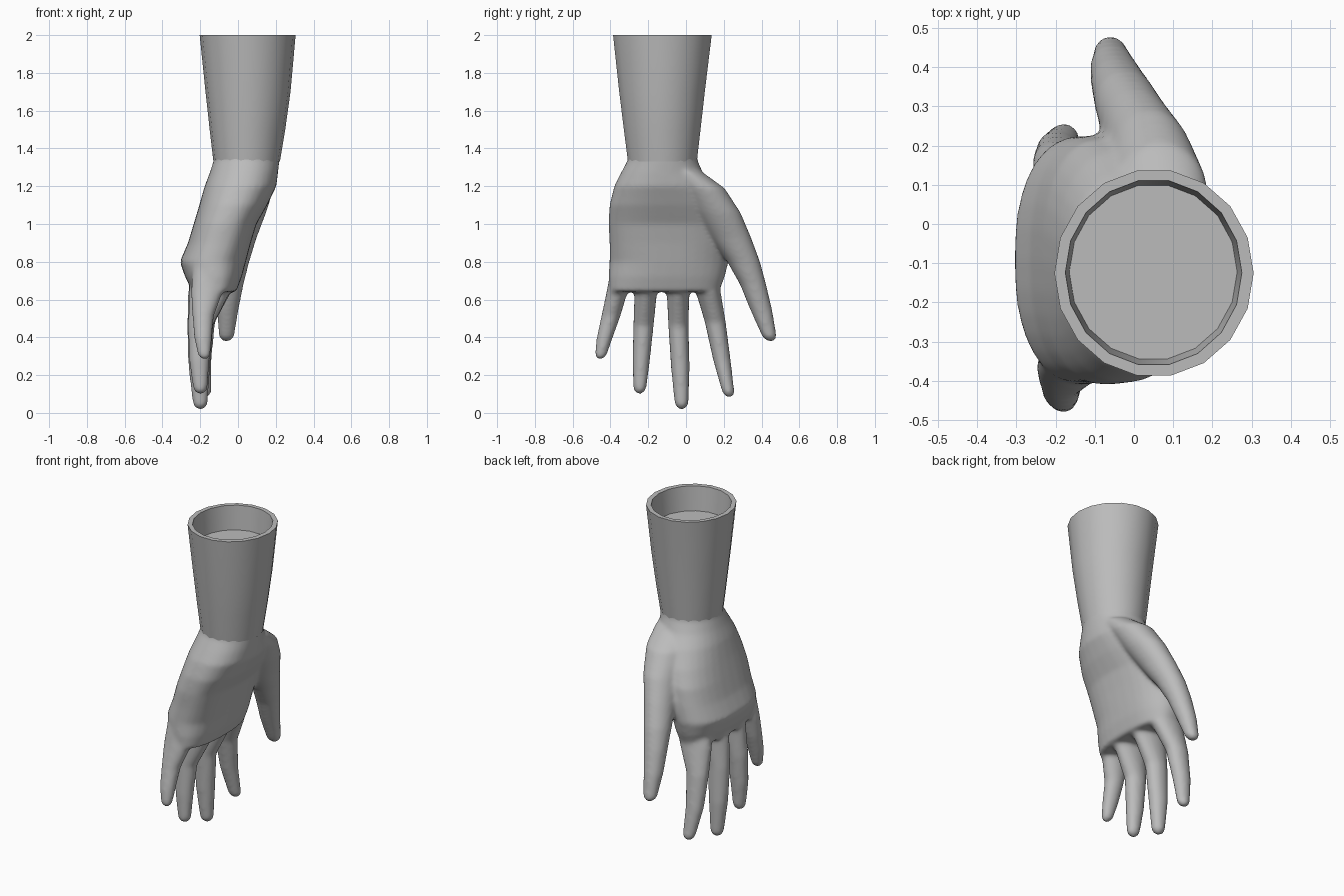
import bpy, bmesh, math
from mathutils import Vector

if "Cube" in bpy.data.objects:
    bpy.data.objects.remove(bpy.data.objects["Cube"])

grey = bpy.data.materials.new("plain grey")
grey.diffuse_color = (0.5, 0.5, 0.5, 1)
grey.use_nodes = True
grey.node_tree.nodes["Principled BSDF"].inputs["Base Color"].default_value = grey.diffuse_color


def oval(z, x0, x1, y0, y1, n=32, power=2.0):
    """Horizontal rounded ring inside the given limits."""
    pts = []
    for i in range(n):
        a = 2 * math.pi * i / n
        c, s = math.cos(a), math.sin(a)
        c = math.copysign(abs(c) ** (2 / power), c)
        s = math.copysign(abs(s) ** (2 / power), s)
        pts.append(Vector(((x0 + x1) / 2 + c * (x1 - x0) / 2,
                           (y0 + y1) / 2 + s * (y1 - y0) / 2, z)))
    return pts


def loft(bm, rings, cap_start=True, cap_end=True):
    loops = [[bm.verts.new(p) for p in r] for r in rings]
    for a, b in zip(loops, loops[1:]):
        for i in range(len(a)):
            j = (i + 1) % len(a)
            bm.faces.new((a[i], a[j], b[j], b[i]))
    if cap_start:
        bm.faces.new(loops[0][::-1])
    if cap_end:
        bm.faces.new(loops[-1])


def digit(bm, path):
    """Rounded finger along points (x, y, z, half depth x, half width y)."""
    rings = [oval(z, x - a, x + a, y - b, y + b, 20) for x, y, z, a, b in path]
    x, y, z, a, b = path[-1]
    d = (Vector(path[-1][:3]) - Vector(path[-2][:3])).normalized()
    for t in (0.35, 0.65, 0.88, 0.99):
        r = math.sqrt(1 - t * t)
        c = Vector((x, y, z)) + d * t * (a + b) / 2 * 1.1
        rings.append(oval(c.z, c.x - a * r, c.x + a * r, c.y - b * r, c.y + b * r, 20))
    loft(bm, rings)


def finish(bm, name):
    bmesh.ops.recalc_face_normals(bm, faces=bm.faces)
    me = bpy.data.meshes.new(name)
    bm.to_mesh(me)
    bm.free()
    me.materials.append(grey)
    ob = bpy.data.objects.new(name, me)
    bpy.context.collection.objects.link(ob)
    bpy.ops.object.select_all(action='DESELECT')
    ob.select_set(True)
    bpy.context.view_layer.objects.active = ob
    return ob


# Forearm cuff: tapered wall, flat rim and a shallow recessed floor
bm = bmesh.new()
loft(bm, [oval(z, *lim, n=18) for z, *lim in (
    (1.33, -.13, .222, -.31, .06),
    (1.50, -.15, .25, -.332, .08),
    (1.70, -.172, .278, -.357, .103),
    (2.00, -.203, .305, -.39, .14),
    (2.00, -.175, .275, -.362, .114),
    (1.85, -.165, .263, -.347, .102))], cap_start=False)
finish(bm, "forearm_cuff")
bpy.ops.object.shade_smooth_by_angle(angle=math.radians(35))

# Palm: rounded sections that lean towards the knuckles
bm = bmesh.new()
loft(bm, [oval(z, x0, x1, y0, y1, power=p) for z, x0, x1, y0, y1, p in (
    (1.46, -.125, .225, -.305, .055, 2),
    (1.34, -.128, .22, -.308, .06, 2),
    (1.27, -.15, .212, -.345, .09, 2.1),
    (1.20, -.177, .203, -.38, .14, 2.2),
    (1.10, -.205, .155, -.405, .19, 2.3),
    (1.00, -.235, .098, -.41, .22, 2.4),
    (0.90, -.265, .068, -.405, .225, 2.4),
    (0.80, -.308, .042, -.405, .225, 2.3),
    (0.72, -.28, .02, -.41, .205, 2.4),
    (0.64, -.24, -.01, -.405, .175, 2.5))])

# Four fingers
digit(bm, ((-.14, .09, .78, .08, .07), (-.15, .118, .64, .105, .066),
           (-.19, .155, .48, .07, .056), (-.195, .19, .28, .055, .047),
           (-.18, .222, .12, .04, .034)))
digit(bm, ((-.16, -.04, .78, .09, .065), (-.15, -.042, .64, .115, .06),
           (-.20, -.04, .46, .07, .054), (-.205, -.03, .24, .058, .05),
           (-.20, -.024, .06, .041, .038)))
digit(bm, ((-.16, -.2, .78, .09, .065), (-.15, -.213, .64, .11, .06),
           (-.20, -.225, .46, .066, .054), (-.205, -.237, .28, .055, .047),
           (-.20, -.244, .14, .04, .036)))
digit(bm, ((-.16, -.34, .78, .08, .055), (-.165, -.365, .64, .085, .056),
           (-.185, -.398, .51, .057, .051), (-.185, -.43, .40, .048, .043),
           (-.18, -.448, .32, .036, .034)))

# Thumb and the fleshy mound at its root
digit(bm, ((.085, -.02, 1.28, .11, .10), (.07, .08, 1.19, .12, .125),
           (.045, .165, 1.06, .105, .125), (.01, .235, .93, .09, .11),
           (-.02, .305, .80, .08, .088), (-.04, .355, .68, .07, .07),
           (-.055, .40, .54, .057, .058), (-.06, .437, .42, .043, .041)))

# Merge the overlapping parts into one soft skin
hand = finish(bm, "hand")
merge = hand.modifiers.new("merge", 'REMESH')
merge.mode = 'VOXEL'
merge.voxel_size = 0.011
soften = hand.modifiers.new("soften", 'SMOOTH')
soften.factor = 0.5
soften.iterations = 12
for name in ("merge", "soften"):
    bpy.ops.object.modifier_apply(modifier=name)
bpy.ops.object.shade_smooth()
